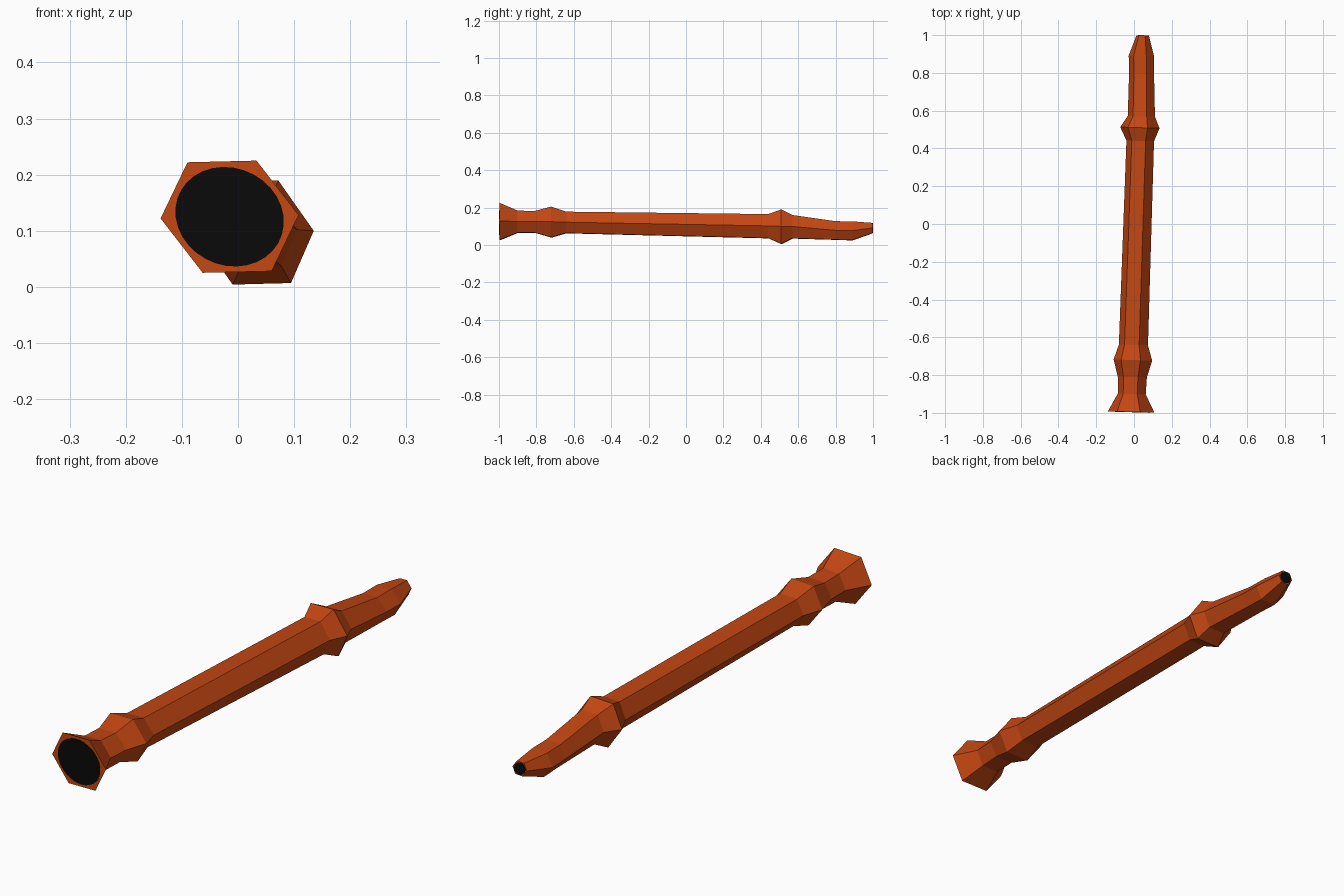
import bpy, bmesh, math

if "Cube" in bpy.data.objects:
    bpy.data.objects.remove(bpy.data.objects["Cube"])

def material(name, col):
    m = bpy.data.materials.new(name)
    m.diffuse_color = (*col, 1)
    m.use_nodes = True
    m.node_tree.nodes["Principled BSDF"].inputs["Base Color"].default_value = m.diffuse_color
    return m

WOOD = material("orange brown wood", (0.55, 0.062, 0.006))
BLACK = material("black bore", (0.003, 0.003, 0.003))

# Stations along the pipe: y, centre x, centre z, half width, half height
STATIONS = [
    (-0.995, -0.015, 0.125, 0.123, 0.100),
    (-0.90, -0.012, 0.124, 0.074, 0.060),
    (-0.81, -0.009, 0.123, 0.077, 0.058),
    (-0.72, -0.006, 0.122, 0.102, 0.083),
    (-0.64, -0.003, 0.120, 0.077, 0.058),
    (0.44, 0.033, 0.100, 0.073, 0.065),
    (0.51, 0.031, 0.097, 0.104, 0.093),
    (0.57, 0.039, 0.097, 0.072, 0.063),
    (0.80, 0.040, 0.077, 0.066, 0.050),
    (0.89, 0.039, 0.075, 0.067, 0.051),
    (0.998, 0.046, 0.090, 0.033, 0.028),
]

def ring(bm, station, sides, scale=1.0, dy=0.0):
    """Slightly skewed ring, square to the leaning pipe axis."""
    y, cx, cz, hw, hh = station
    out = []
    for i in range(sides):
        a = 2 * math.pi * i / sides
        c, s = math.cos(a) * scale, math.sin(a) * scale
        dx = hw * (c - 0.127 * s)
        dz = hh * (0.03 * c + 1.137 * s)
        out.append(bm.verts.new((cx + dx, y + dy - 0.03 * dx, cz + dz)))
    return out

def loft(name, stations, sides, mat, scale=1.0, offsets=None):
    bm = bmesh.new()
    offsets = offsets or [0] * len(stations)
    rings = [ring(bm, s, sides, scale, o) for s, o in zip(stations, offsets)]
    for a, b in zip(rings, rings[1:]):
        for i in range(sides):
            j = (i + 1) % sides
            bm.faces.new((a[i], a[j], b[j], b[i]))
    bm.faces.new(rings[0])
    bm.faces.new(rings[-1])
    bmesh.ops.recalc_face_normals(bm, faces=bm.faces[:])
    me = bpy.data.meshes.new(name)
    bm.to_mesh(me)
    bm.free()
    me.materials.append(mat)
    ob = bpy.data.objects.new(name, me)
    bpy.context.collection.objects.link(ob)
    return ob

# Six-sided pipe body with flared foot, collars and beaked mouthpiece
loft("pipe_body", STATIONS, 6, WOOD)

# Thin black plates for the open bore at both ends
for name, st, sign in (("foot_bore", STATIONS[0], -1), ("mouth_bore", STATIONS[-1], 1)):
    loft(name, [st, st], 32, BLACK, 0.78, [-0.002 * sign, 0.0015 * sign])
